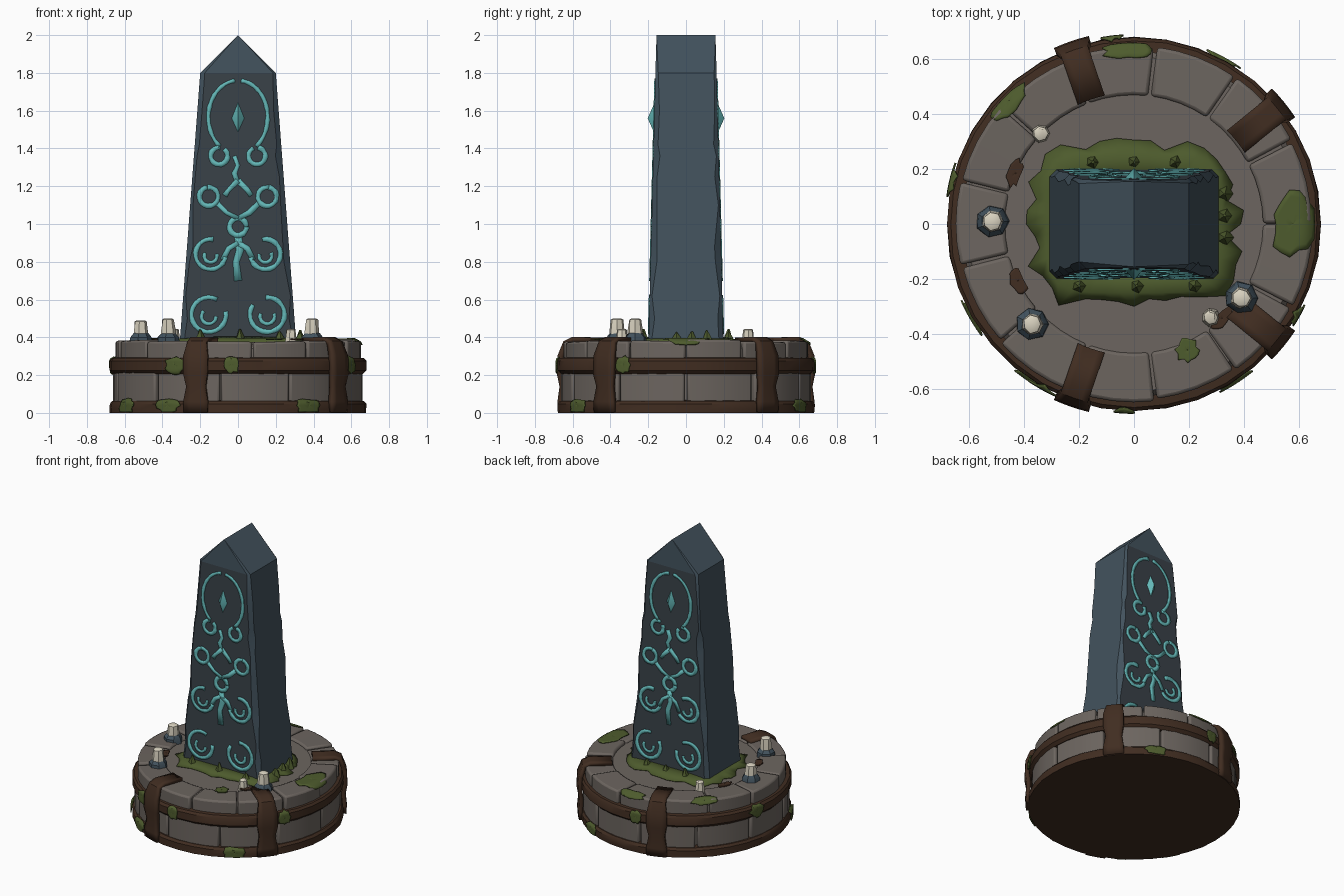
import bpy, bmesh, math, random
from math import sin, cos, pi, radians

if "Cube" in bpy.data.objects:
    bpy.data.objects.remove(bpy.data.objects["Cube"])
random.seed(4)
U = random.uniform

def mat(name, r, g, b):
    m = bpy.data.materials.new(name)
    m.diffuse_color = (r, g, b, 1)
    m.use_nodes = True
    m.node_tree.nodes["Principled BSDF"].inputs["Base Color"].default_value = m.diffuse_color
    return m

STONE = mat("warm grey stone", 0.15, 0.13, 0.115)
BROWN = mat("dark brown band", 0.052, 0.026, 0.015)
SLATE = mat("blue slate", 0.055, 0.085, 0.11)
DARK = mat("dark slate", 0.041, 0.053, 0.065)
TEAL = mat("teal rune", 0.125, 0.47, 0.47)
MOSS = mat("moss green", 0.075, 0.105, 0.026)
BONE = mat("bone white", 0.7, 0.65, 0.53)

def make(name, verts, faces, m, thick=0, bevel=0, closed=True):
    me = bpy.data.meshes.new(name)
    me.from_pydata(verts, [], faces)
    if closed:
        bm = bmesh.new()
        bm.from_mesh(me)
        bmesh.ops.recalc_face_normals(bm, faces=bm.faces)
        bm.to_mesh(me)
        bm.free()
    me.materials.append(m)
    ob = bpy.data.objects.new(name, me)
    bpy.context.collection.objects.link(ob)
    if thick:
        s = ob.modifiers.new("thickness", 'SOLIDIFY')
        s.thickness, s.offset = thick, 0
    if bevel:
        b = ob.modifiers.new("bevel", 'BEVEL')
        b.width, b.segments = bevel, 2
    return ob

def grid(rows, cols, wrap=False):
    """Quads joining rows of points, optionally closed round each row."""
    return [(j*cols + i, j*cols + (i+1) % cols, (j+1)*cols + (i+1) % cols, (j+1)*cols + i)
            for j in range(rows-1) for i in range(cols if wrap else cols-1)]

def lathe(name, prof, m, segs=36, x=0, y=0, jit=0):
    n = len(prof)
    v = [(x + (r + U(-jit, jit))*cos(2*pi*i/segs), y + (r + U(-jit, jit))*sin(2*pi*i/segs), z)
         for r, z in prof for i in range(segs)]
    caps = [tuple(range(segs)), tuple(range((n-1)*segs, n*segs))]
    make(name, v, grid(n, segs, True) + caps, m)

# --- round base: core, blocks and bands
lathe("base_core", [(0.63, 0.02), (0.63, 0.34), (0.61, 0.366)], STONE)

def blocks(name, count, r0, r1, z0, z1):
    n = 5
    for k in range(count):
        a0, a1 = 2*pi*k/count + U(0.004, 0.012), 2*pi*(k+1)/count - U(0.004, 0.012)
        top, out, tilt = z1 + U(-0.01, 0.003), r1 + U(-0.008, 0.004), U(-0.008, 0.008)
        v = []
        for i in range(n):
            a, t = a0 + (a1-a0)*i/(n-1), top + tilt*(i/(n-1) - 0.5)
            v += [(r*cos(a), r*sin(a), z) for r, z in ((r0, z0), (out, z0), (out, t), (r0, t))]
        caps = [tuple(range(4)), tuple(range(4*n-4, 4*n))]
        make(name, v, grid(n, 4, True) + caps, STONE, bevel=0.012)

blocks("rim_block", 13, 0.47, 0.648, 0.27, 0.386)
blocks("wall_block", 11, 0.52, 0.662, 0.04, 0.225)
for name, z0, z1 in (("lower_band", 0, 0.068), ("upper_band", 0.205, 0.295)):
    foot = 0.68 if z0 == 0 else 0.66
    lathe(name, [(foot, z0), (0.68, z0+0.02), (0.68, z1-0.02), (0.668, z1-0.005), (0.62, z1)], BROWN, jit=0.002)

# --- outline of the base, followed by arc length
HULL = [(0.45, 0.39), (0.62, 0.392), (0.656, 0.37), (0.662, 0.3), (0.686, 0.285),
        (0.688, 0.215), (0.674, 0.2), (0.67, 0.07), (0.687, 0.055), (0.687, 0.004)]

def along(t):
    for (r0, z0), (r1, z1) in zip(HULL, HULL[1:]):
        d = math.hypot(r1-r0, z1-z0)
        if t <= d:
            k = max(t, 0)/d
            return r0 + (r1-r0)*k, z0 + (z1-z0)*k
        t -= d
    return HULL[-1]

def patch(name, ang, t0, w, h, m):
    """Ragged blob laid over the base outline."""
    n, rings, v = 16, 6, []
    edge = [U(0.7, 1.1) for _ in range(n)]
    for k in range(rings):
        for i in range(n):
            q = (k + 0.1)/(rings - 0.9)*edge[i]
            r, z = along(t0 + h*q*sin(2*pi*i/n))
            a = radians(ang) + w*q*cos(2*pi*i/n)/0.66
            v.append((r*cos(a), r*sin(a), z))
    make(name, v, grid(rings, n, True) + [tuple(range(n))], m, thick=0.007, closed=False)

# --- vertical straps, wider where they meet the bands
STRAP = [(0.48, 0.385), (0.62, 0.388), (0.66, 0.37), (0.686, 0.3), (0.69, 0.21),
         (0.678, 0.14), (0.686, 0.06), (0.682, 0.004)]
for ang in (109, 39, -39, -109):
    v = []
    for r, z in STRAP:
        w = 0.066 if 0.2 < z < 0.31 or z < 0.07 else 0.052
        for i in range(-2, 3):
            a = radians(ang) + w*i/2/r
            v.append((r*cos(a), r*sin(a), z))
    make("strap", v, grid(len(STRAP), 5), BROWN, thick=0.028, closed=False)

# --- moss and earth patches
patch("moss_patch", 0, 0.13, 0.14, 0.09, MOSS)
patch("moss_patch", -67, 0.05, 0.06, 0.05, MOSS)
for ang in (92, 136):
    patch("moss_patch", ang, 0.19, 0.1, 0.04, MOSS)
for ang in (-119, -93, -29, 97, 167):
    patch("moss_patch", ang, 0.34, U(0.04, 0.07), 0.055, MOSS)
for ang in (-150, -123, -57, 62):
    patch("moss_patch", ang, 0.57, 0.08, 0.045, MOSS)
for ang in (157, 206, -47):
    patch("earth_patch", ang, 0.02, 0.08, 0.03, BROWN)

# --- moss skirt and tufts around the obelisk foot
n, v = 40, []
for s, z in ((0.6, 0.405), (0.86, 0.39), (1, 0.371)):
    for i in range(n):
        c, d = cos(2*pi*i/n), sin(2*pi*i/n)
        g = s*(abs(c)**5 + abs(d)**5)**-0.2*(U(0.9, 1.08) if s == 1 else 1)
        v.append((0.37*g*c, 0.29*g*d, z))
make("moss_skirt", v, grid(3, n, True), MOSS, thick=0.006, closed=False)
for k in range(3):
    for x, y in ((0.33, 0.08*k - 0.05), (-0.2 + 0.21*k, -0.225), (0.15 - 0.15*k, 0.225)):
        lathe("moss_tuft", [(0.035, 0.36), (0.022, 0.4), (0.004, U(0.42, 0.445))], MOSS, 5, x, y, 0.004)

# --- obelisk: tapering sections with chipped corners and a gable top
def half_x(z): return 0.308 - 0.108*(z-0.38)/1.42
def half_y(z): return 0.198 - 0.036*(z-0.38)/1.42

levels = (0.33, 0.5, 0.62, 0.8, 0.88, 1.1, 1.25, 1.36, 1.42, 1.6, 1.8)
v = []
for z in levels:
    hx, hy = half_x(z), half_y(z)
    for sx, sy in ((1, -1), (1, 1), (-1, 1), (-1, -1)):
        c = U(0.008, 0.036)
        pair = [(sx*(hx-c), sy*hy, z), (sx*hx, sy*(hy-c), z)]
        v += pair if sx*sy < 0 else pair[::-1]
b = len(v)
a, t = b+1, b-8
v += [(0, 0.156, 2), (0, -0.156, 2)]
f = grid(len(levels), 8, True) + [tuple(range(8))]
f += [(t+1, t+2, b, a), (t+5, t+6, a, b)]                                  # roof slopes
f += [(t+i, t+(i+1) % 8, b if 2 <= i <= 4 else a) for i in range(8) if i not in (1, 5)]
ob = make("obelisk", v, f, SLATE)
ob.data.materials.append(DARK)
for p in ob.data.polygons:      # carved front and back faces are darker
    if abs(p.normal.y) > 0.95 and p.center.z < 1.75:
        p.material_index = 1

# --- runes: mirrored uneven ribbons on front and back
def ribbon(pts, w, side):
    v = []
    for i, (x, z) in enumerate(pts):
        (x0, z0), (x1, z1) = pts[max(i-1, 0)], pts[min(i+1, len(pts)-1)]
        d = math.hypot(x1-x0, z1-z0) or 1
        ww = w*U(0.75, 1.15)/2
        for s in (-ww, ww):
            px, pz = x - s*(z1-z0)/d, z + s*(x1-x0)/d
            v.append((-side*px, side*(half_y(pz) + 0.002), pz))
    make("rune", v, grid(len(pts), 2), TEAL, thick=0.006, closed=False)

def arc(cx, cz, rx, rz, d0, d1, m, n=20):
    return [(m*(cx + rx*cos(radians(d0+(d1-d0)*i/n))), cz + rz*sin(radians(d0+(d1-d0)*i/n)))
            for i in range(n+1)]

CURLS = [(0.1, 1.36, 0.045, 330), (0.155, 1.145, 0.05, 360), (0.145, 0.84, 0.08, 270), (0.155, 0.52, 0.092, 310)]
STROKES = [[(0, 1.23), (0.05, 1.18), (0.07, 1.15)], [(0.11, 1.11), (0.06, 1.06), (0, 1.03)],
           [(0, 0.9), (0.05, 0.87), (0.08, 0.81)]]
for side in (-1, 1):
    for m in (-1, 1):
        ribbon(arc(0, 1.565, 0.157, 0.195, 84, -52, m), 0.022, side)
        for cx, cz, r, sweep in CURLS:
            start = U(80, 130)
            ribbon(arc(cx, cz, r, r, start, start - sweep, m), 0.026, side)
            if r > 0.06:
                ribbon(arc(cx, cz - 0.01, r*0.42, r*0.42, start + 60, start + 290, m), 0.02, side)
        for s in STROKES:
            ribbon([(m*x, z) for x, z in s], 0.028, side)
    ribbon(arc(0, 0.985, 0.045, 0.045, 0, 360, 1), 0.03, side)
    ribbon([(-0.02, 1.36), (0, 1.31), (-0.02, 1.27), (0, 1.21)], 0.028, side)
    ribbon([(0, 0.94), (0.01, 0.86), (-0.01, 0.8), (0, 0.7)], 0.038, side)
    # gem: stretched octahedron half sunk in the face
    v = [(0, side*0.203, 1.56), (0, side*0.14, 1.56)]
    v += [(0.036*cos(pi*i/2), side*0.165, 1.56 + 0.085*sin(pi*i/2)) for i in range(4)]
    make("gem", v, [(c, 2+i, 2+(i+1) % 4) for c in (0, 1) for i in range(4)], TEAL)

# --- stubs standing on the rim: tall ones have a rock foot
for x, y, top in ((-0.515, 0.01, 0.49), (-0.37, -0.365, 0.5), (0.39, -0.27, 0.5),
                  (-0.34, 0.33, 0.445), (0.28, -0.34, 0.445)):
    r = 0.042 if top > 0.46 else 0.034
    lathe("stub", [(r, 0.36), (r*0.95, top-0.06), (r*0.78, top-0.006), (r*0.5, top)], BONE, 7, x, y, 0.003)
    if top > 0.46:
        lathe("stub_foot", [(0.062, 0.36), (0.058, 0.4), (0.04, 0.422)], SLATE, 7, x, y, 0.004)

# --- smooth shading with sharp edges kept
for o in bpy.data.objects:
    o.select_set(True)
    bpy.context.view_layer.objects.active = o
bpy.ops.object.shade_smooth_by_angle(angle=radians(35))
